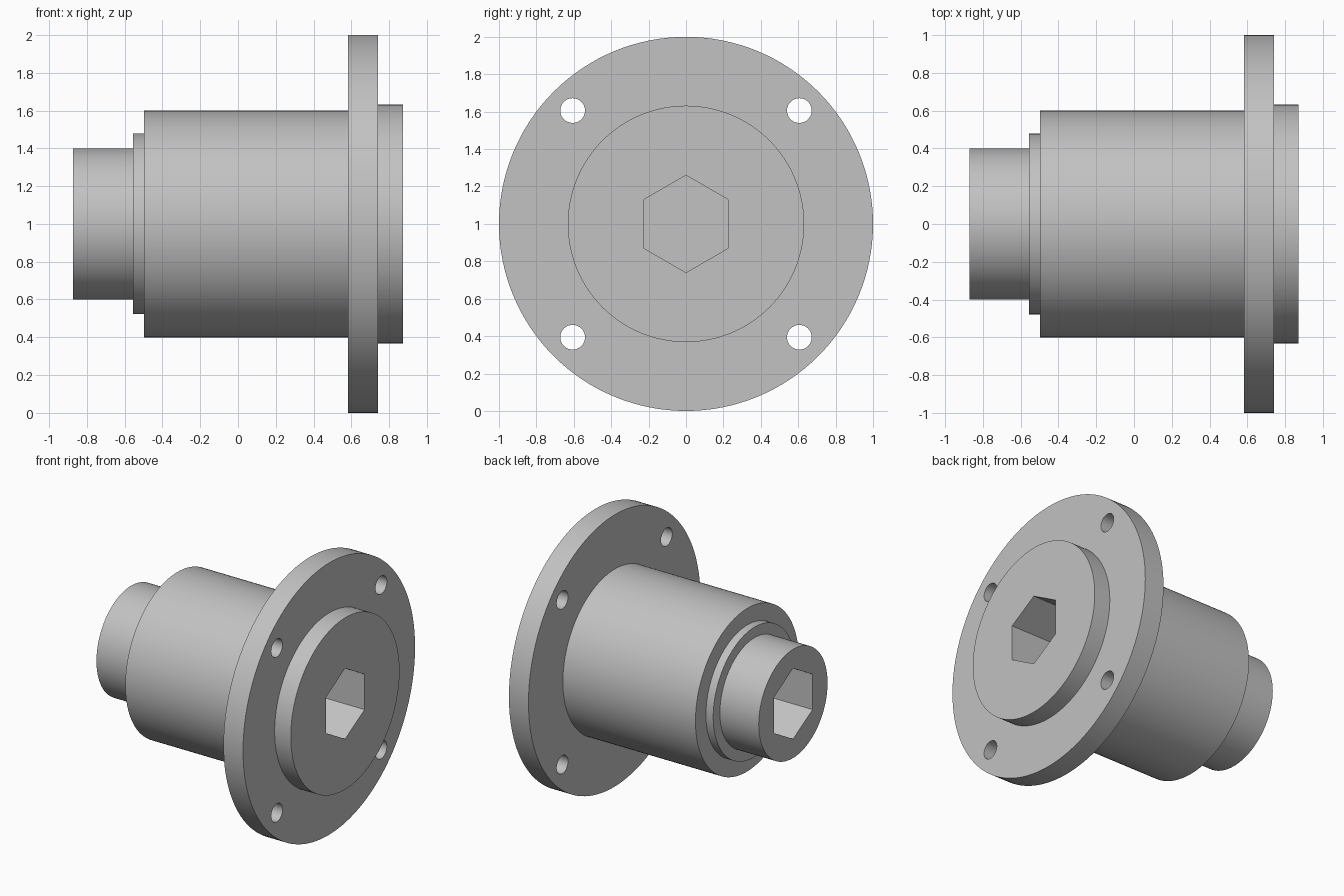
import bpy
import bmesh
from math import radians, pi
from mathutils import Matrix, Vector

cube = bpy.data.objects.get("Cube")
if cube:
    bpy.data.objects.remove(cube, do_unlink=True)

AXIS_Z = 1.0
SOCKET_DEPTH = 0.5
END = 0.872

steel = bpy.data.materials.new("grey_steel")
GREY = (0.54, 0.54, 0.54, 1)
steel.use_nodes = True
steel.diffuse_color = GREY
steel.node_tree.nodes["Principled BSDF"].inputs["Base Color"].default_value = GREY


def new_object(name, bm):
    mesh = bpy.data.meshes.new(name)
    bmesh.ops.recalc_face_normals(bm, faces=bm.faces)
    bm.to_mesh(mesh)
    bm.free()
    mesh.materials.append(steel)
    obj = bpy.data.objects.new(name, mesh)
    bpy.context.collection.objects.link(obj)
    return obj


def turned(name, profile, steps=128):
    """Revolve (x, radius) points around the long axis."""
    bm = bmesh.new()
    verts = [bm.verts.new((x, 0, AXIS_Z + r)) for x, r in profile]
    edges = [bm.edges.new(pair) for pair in zip(verts, verts[1:])]
    bmesh.ops.spin(bm, geom=verts + edges, cent=(0, 0, AXIS_Z), axis=(1, 0, 0),
                   angle=2 * pi, steps=steps, use_merge=True)
    bmesh.ops.remove_doubles(bm, verts=bm.verts, dist=1e-5)
    # close both flat ends
    bmesh.ops.holes_fill(bm, edges=[e for e in bm.edges if e.is_boundary])
    return new_object(name, bm)


def rod(name, x0, x1, y, z, radius, sides):
    """Prism along x, with one corner pointing up."""
    bm = bmesh.new()
    place = (Matrix.Translation(Vector(((x0 + x1) / 2, y, z)))
             @ Matrix.Rotation(pi / 2, 4, 'Y'))
    bmesh.ops.create_cone(bm, cap_ends=True, segments=sides, radius1=radius,
                          radius2=radius, depth=x1 - x0,
                          matrix=place @ Matrix.Rotation(pi / 2, 4, 'Z'))
    # make sure a corner lies straight above the centre
    top = max(v.co.z for v in bm.verts)
    if top < z + radius * 0.99:
        bmesh.ops.rotate(bm, verts=bm.verts, cent=(0, y, z),
                         matrix=Matrix.Rotation(pi / sides, 3, 'X'))
    return new_object(name, bm)


# stepped body: shaft end, collar, sleeve, flange, pilot boss
steps = [(-END, -0.556, 0.40), (-0.556, -0.497, 0.478), (-0.497, 0.582, 0.60),
         (0.582, 0.741, 1.0), (0.741, END, 0.632)]
profile = [(x, r) for x0, x1, r in steps for x in (x0, x1)]
hub = turned("flanged_hub", profile)

# blind hexagonal sockets at both ends
cutters = [
    rod("shaft_socket_cutter", -END - 0.1, -END + SOCKET_DEPTH, 0, AXIS_Z, 0.26, 6),
    rod("boss_socket_cutter", END - SOCKET_DEPTH, END + 0.1, 0, AXIS_Z, 0.26, 6),
]
# four bolt holes through the flange
for sy in (-1, 1):
    for sz in (-1, 1):
        cutters.append(rod("bolt_hole_cutter", 0.5, 0.83, sy * 0.606,
                           AXIS_Z + sz * 0.606, 0.066, 48))

bpy.ops.object.select_all(action='DESELECT')
hub.select_set(True)
bpy.context.view_layer.objects.active = hub
for cutter in cutters:
    cutter.hide_render = True
    cut = hub.modifiers.new("cut", 'BOOLEAN')
    cut.operation = 'DIFFERENCE'
    cut.solver = 'EXACT'
    cut.object = cutter
    bpy.ops.object.modifier_apply(modifier=cut.name)
    bpy.data.objects.remove(cutter, do_unlink=True)

bpy.ops.object.shade_smooth_by_angle(angle=radians(30))
